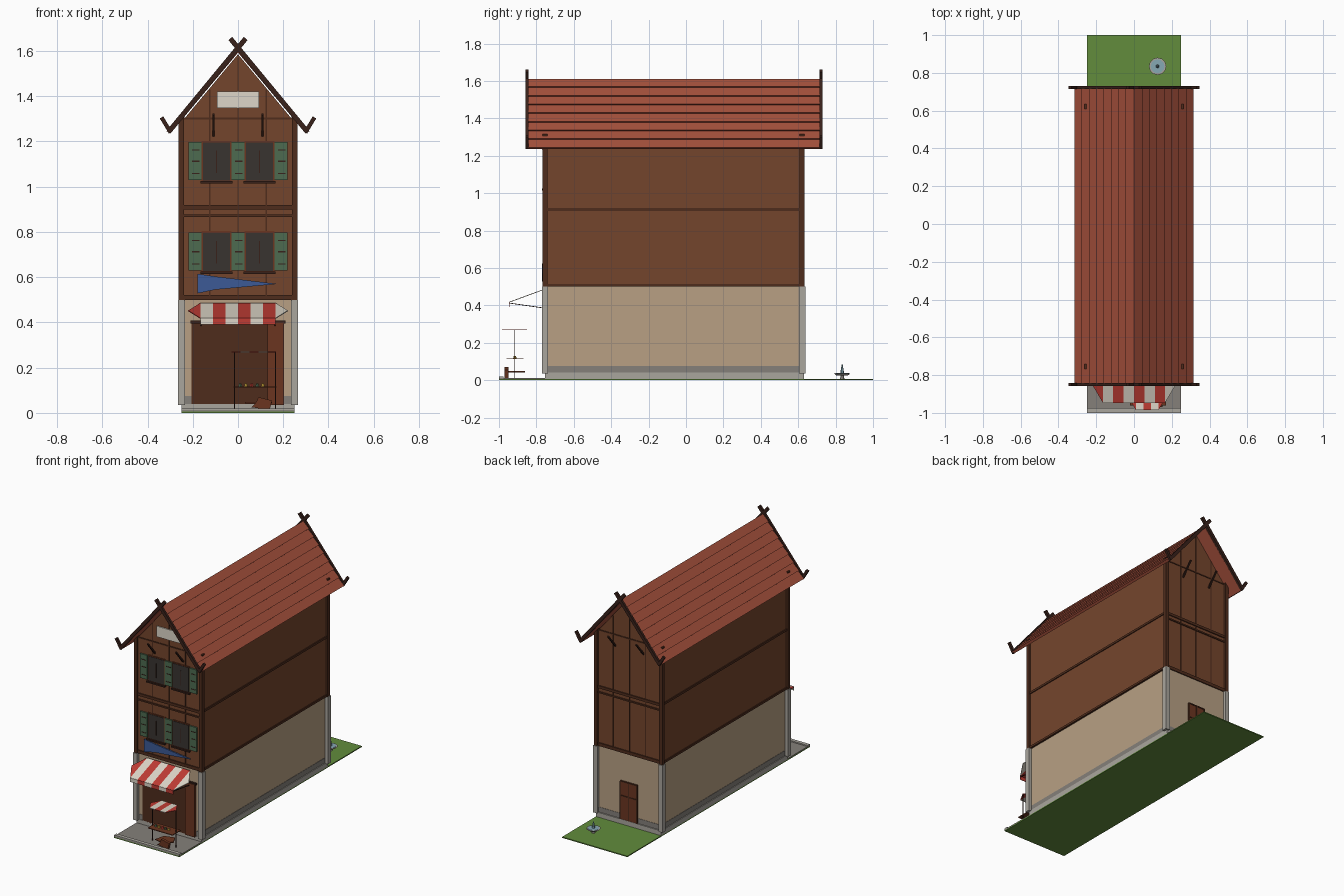
import bpy, bmesh, math
from mathutils import Vector

if "Cube" in bpy.data.objects:
    bpy.data.objects.remove(bpy.data.objects["Cube"])

def mat(name, h):
    m = bpy.data.materials.new(name)
    c = [int(h[i:i + 2], 16) / 255 for i in (0, 2, 4)]
    m.diffuse_color = [((v + 0.055) / 1.055) ** 2.4 for v in c] + [1]
    m.use_nodes = True
    m.node_tree.nodes["Principled BSDF"].inputs["Base Color"].default_value = m.diffuse_color
    return m

WOOD, BEAM, DARK = mat("wood", "74452c"), mat("beam", "4f2c1c"), mat("dark_beam", "38211a")
CREAM, STONE, BASE = mat("plaster", "b8a084"), mat("stone", "aaa69e"), mat("base_stone", "85807a")
ROOF, GREEN, GRASS = mat("roof_tile", "a5503c"), mat("shutter_green", "4d6b50"), mat("grass", "628c3c")
GLASS, BLUE, RED = mat("pane", "383330"), mat("sign_blue", "3c5a96"), mat("red", "c03c34")
WHITE, WATER, DOOR = mat("cream_white", "ddd6c8"), mat("water", "86a8b4"), mat("door_wood", "6b3520")
YELLOW = mat("yellow", "d0aa3c")

def mesh(name, verts, faces, m, thick=0):
    me = bpy.data.meshes.new(name)
    me.from_pydata([tuple(v) for v in verts], [], faces)
    bm = bmesh.new()
    bm.from_mesh(me)
    bmesh.ops.recalc_face_normals(bm, faces=bm.faces)
    bm.to_mesh(me)
    bm.free()
    me.materials.append(m)
    ob = bpy.data.objects.new(name, me)
    bpy.context.collection.objects.link(ob)
    if thick:
        s = ob.modifiers.new("thickness", 'SOLIDIFY')
        s.thickness = thick
        s.offset = 0
    return ob

def prism(name, prof, y0, y1, m):
    """Extrude an (x, z) outline along y."""
    n = len(prof)
    v = [(x, y, z) for y in (y0, y1) for x, z in prof]
    f = [list(range(n)), list(range(n, 2 * n))]
    f += [[i, (i + 1) % n, n + (i + 1) % n, n + i] for i in range(n)]
    return mesh(name, v, f, m)

def box(name, x0, x1, y0, y1, z0, z1, m):
    return prism(name, [(x0, z0), (x1, z0), (x1, z1), (x0, z1)], y0, y1, m)

def bar(name, a, b, w, m, d=None):
    """Square bar between two points."""
    a, b, d = Vector(a), Vector(b), d or w
    t = (b - a).normalized()
    u = t.cross(Vector((0, 1, 0)))
    u = u.normalized() if u.length > 0.01 else Vector((1, 0, 0))
    k = t.cross(u)
    ring = [u * i * w / 2 + k * j * d / 2 for i, j in ((-1, -1), (1, -1), (1, 1), (-1, 1))]
    f = [[0, 1, 2, 3], [4, 5, 6, 7]] + [[i, (i + 1) % 4, 4 + (i + 1) % 4, 4 + i] for i in range(4)]
    return mesh(name, [a + r for r in ring] + [b + r for r in ring], f, m)

def cyl(name, loc, r0, r1, h, m, n=8):
    bm = bmesh.new()
    bmesh.ops.create_cone(bm, cap_ends=True, segments=n, radius1=r0, radius2=r1, depth=h)
    me = bpy.data.meshes.new(name)
    bm.to_mesh(me)
    bm.free()
    me.materials.append(m)
    ob = bpy.data.objects.new(name, me)
    ob.location = (loc[0], loc[1], loc[2] + h / 2)
    bpy.context.collection.objects.link(ob)

YF, YB = -0.755, 0.62   # front and back wall planes

# ground strip, pavement and curb
box("lawn", -0.25, 0.25, -1, 1, 0, 0.007, GRASS)
box("pavement", -0.25, 0.25, -1, YF, 0.006, 0.012, BASE)
box("curb", -0.25, 0.25, -1, -0.975, 0.006, 0.02, STONE)

# stone base and plastered ground floor
box("plinth", -0.25, 0.25, YF, 0.63, 0.007, 0.04, STONE)
box("base_band", -0.245, 0.245, YF + 0.003, YB + 0.002, 0.04, 0.075, BASE)
box("ground_floor", -0.243, 0.243, YF + 0.005, YB, 0.04, 0.5, CREAM)

# timber upper floors with gables
prism("upper_floors", [(-0.25, 0.5), (0.25, 0.5), (0.25, 1.285), (0, 1.585), (-0.25, 1.285)], YF, YB, WOOD)

# corner pillars and posts
for x in (-0.25, 0.25):
    for y in (YF, YB):
        box("corner_pillar", x - 0.016, x + 0.016, y - 0.016, y + 0.018, 0.035, 0.5, STONE)
        box("corner_post", x - 0.012, x + 0.012, y - 0.012, y + 0.014, 0.5, 1.315, BEAM)

# horizontal beams on all sides
for z0, z1 in ((0.5, 0.522), (0.867, 0.877), (0.9, 0.918)):
    for y in (YF, YB):
        box("cross_beam", -0.25, 0.25, y - 0.007, y + 0.007, z0, z1, BEAM)
for x in (-0.25, 0.25):
    for z0, z1 in ((0.5, 0.515), (0.905, 0.92)):
        box("side_beam", x - 0.006, x + 0.006, YF, YB, z0, z1, BEAM)
for y in (YF, YB):
    box("tie_beam", -0.25, 0.25, y - 0.004, y + 0.004, 1.298, 1.306, BEAM)
    for x, top in ((-0.125, 1.43), (0, 1.57), (0.125, 1.43)):
        box("wall_stud", x - 0.003, x + 0.003, y - 0.003, y + 0.003, 0.52, top, BEAM)

# roof slopes with overlapping tile courses
N = 8
for s in (-1, 1):
    prof = []
    for i in range(N):
        for t, lift in ((i / N, 0.0), ((i + 1) / N, 0.008)):
            prof.append((s * (0.31 * t + lift * 0.77), 1.61 - 0.37 * t + lift * 0.64))
    prof += [(s * 0.30, 1.235), (0, 1.592)]
    prism("roof_slope", prof, -0.845, 0.715, ROOF)

# bargeboards crossing at the ridge with upturned ends, and gable struts
for y, yw, o in ((-0.85, YF, -1), (0.722, YB, 1)):
    for s in (-1, 1):
        bar("bargeboard", (-s * 0.034, y, 1.655), (s * 0.306, y, 1.243), 0.022, DARK, 0.016)
        bar("bargeboard_hook", (s * 0.298, y, 1.24), (s * 0.338, y, 1.306), 0.018, DARK, 0.016)
        bar("gable_strut", (s * 0.108, yw, 1.225), (s * 0.108, yw + o * 0.08, 1.32), 0.01, DARK)

# windows with panes, frames, sills and shutters
for z in (0.62, 1.02):
    for s in (-1, 1):
        cx = s * 0.095
        box("window_frame", cx - 0.066, cx + 0.066, YF - 0.004, YF + 0.01, z, z + 0.183, DOOR)
        box("window_pane", cx - 0.06, cx + 0.06, YF - 0.007, YF, z + 0.008, z + 0.176, GLASS)
        box("window_bar", cx - 0.002, cx + 0.002, YF - 0.009, YF, z + 0.04, z + 0.14, DARK)
        box("window_sill", cx - 0.07, cx + 0.07, YF - 0.016, YF, z - 0.006, z + 0.004, DARK)
    for x0, x1 in ((-0.218, -0.162), (-0.028, 0.028), (0.162, 0.218)):
        box("shutter", x0, x1, YF - 0.01, YF, z + 0.01, z + 0.178, GREEN)
        for dz in (0.035, 0.09, 0.14):
            box("shutter_slat", x0 + 0.014, x1 - 0.008, YF - 0.012, YF, z + dz, z + dz + 0.005, DARK)

# attic vent and pennant sign
box("attic_vent", -0.092, 0.092, YF - 0.007, YF, 1.347, 1.42, WHITE)
prism("pennant_sign", [(-0.18, 0.528), (-0.1, 0.545), (0.175, 0.57), (-0.1, 0.603), (-0.18, 0.615)],
      YF - 0.016, YF - 0.008, BLUE)

# shop opening with open door leaf
box("shop_opening", -0.205, 0.13, YF, YF + 0.02, 0.035, 0.4, BEAM)
box("door_leaf", 0.13, 0.203, YF - 0.012, YF + 0.02, 0.035, 0.4, DOOR)
box("door_lintel", -0.21, 0.21, YF - 0.008, YF + 0.01, 0.395, 0.408, DARK)

# back door
box("back_door", -0.062, 0.062, YB, YB + 0.008, 0.04, 0.3, DOOR)
for x in (-0.062, 0, 0.062):
    box("back_door_batten", x - 0.004, x + 0.004, YB, YB + 0.012, 0.04, 0.303, BEAM)
for z in (0.2, 0.299):
    box("back_door_rail", -0.064, 0.064, YB, YB + 0.012, z, z + 0.007, BEAM)

def awning(name, cx, half, tip, n, yw, zw, yo, zo, drop):
    """Striped cloth with pointed ends and an optional hanging edge."""
    ym, zm = (yw + yo) / 2, (zw + zo) / 2
    for i in range(n):
        a, b = (cx - half + 2 * half * k / n for k in (i, i + 1))
        m = WHITE if i % 2 == 0 else RED
        mesh(name + "_stripe", [(a, yw, zw), (b, yw, zw), (b, yo, zo), (a, yo, zo)], [[0, 1, 2, 3]], m, 0.004)
        if drop:
            mesh(name + "_edge", [(a, yo, zo), (b, yo, zo), (b, yo, zo - drop), (a, yo, zo - drop)],
                 [[0, 1, 2, 3]], m, 0.003)
    for s, m in ((-1, RED), (1, WHITE if n % 2 == 0 else RED)):
        x = cx + s * half
        mesh(name + "_end", [(x, yw, zw), (cx + s * tip, ym, zm), (x, yo, zo)], [[0, 1, 2]], m, 0.004)

# shop awning and its arms
awning("shop_awning", 0, 0.165, 0.22, 6, YF - 0.005, 0.485, -0.945, 0.417, 0.026)
for s in (-1, 1):
    bar("awning_arm", (s * 0.163, YF, 0.385), (s * 0.163, -0.943, 0.412), 0.004, DARK)

# small market stall with canopy, counter and goods
awning("stall_canopy", 0.07, 0.06, 0.098, 3, -0.85, 0.27, -0.985, 0.27, 0)
for x in (-0.015, 0.165):
    bar("stall_post", (x, -0.915, 0.012), (x, -0.915, 0.268), 0.004, DARK)
box("stall_counter", -0.02, 0.17, -0.96, -0.87, 0.112, 0.117, DOOR)
for i in range(5):
    cyl("produce", (0.01 + 0.025 * i, -0.915, 0.117), 0.009, 0.006, 0.012, (GREEN, YELLOW, RED)[i % 3], 6)
prism("goods_crate", [(0.06, 0.025), (0.14, 0.012), (0.15, 0.055), (0.09, 0.07), (0.08, 0.045)], -0.97, -0.95, DOOR)
mesh("plank_shelf", [(0.03, -0.95, 0.045), (0.1, -0.97, 0.045), (0.15, -0.92, 0.045), (0.12, -0.86, 0.045),
                     (0.05, -0.88, 0.045)], [[0, 1, 2, 3, 4]], DOOR, 0.006)

# garden bird bath
cyl("bath_stem", (0.125, 0.835, 0.007), 0.012, 0.008, 0.02, STONE)
cyl("bath_bowl", (0.125, 0.835, 0.025), 0.03, 0.046, 0.012, STONE, 12)
cyl("bath_water", (0.125, 0.835, 0.034), 0.037, 0.037, 0.005, WATER, 12)
cyl("bath_spout", (0.125, 0.835, 0.038), 0.01, 0.003, 0.045, WATER, 6)
